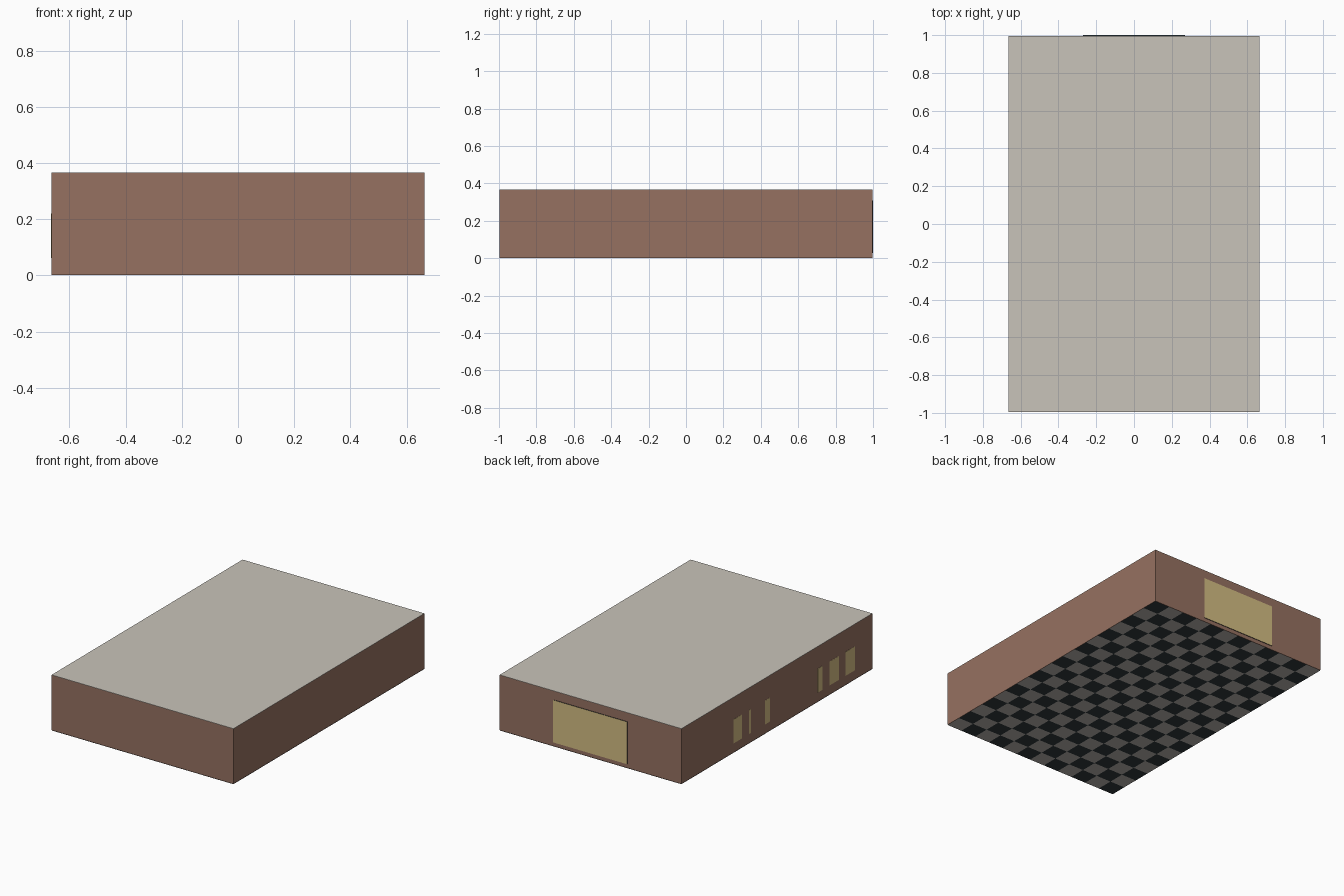
import bpy, bmesh

if "Cube" in bpy.data.objects:
    bpy.data.objects.remove(bpy.data.objects["Cube"])

HX, HY, H = 0.664, 0.996, 0.367   # half width, half depth, wall height
T = 0.012                         # wall thickness


def srgb(h):
    def lin(c):
        return c / 12.92 if c <= 0.04045 else ((c + 0.055) / 1.055) ** 2.4
    return [lin(int(h[i:i + 2], 16) / 255) for i in (0, 2, 4)] + [1.0]


def material(name, h):
    m = bpy.data.materials.new(name)
    m.diffuse_color = srgb(h)
    m.use_nodes = True
    m.node_tree.nodes["Principled BSDF"].inputs["Base Color"].default_value = m.diffuse_color
    return m


BRICK = material("brown_wall", "967161")
ROOF = material("pale_grey", "C9C4BA")
WOOD = material("light_wood", "D4BD83")
DARK = material("dark_slate", "30383B")
TILE = material("light_tile", "B5B1AC")


def finish(name, bm, mats):
    me = bpy.data.meshes.new(name)
    bm.to_mesh(me)
    bm.free()
    for m in mats:
        me.materials.append(m)
    ob = bpy.data.objects.new(name, me)
    bpy.context.collection.objects.link(ob)
    return ob


def box(name, x0, x1, y0, y1, z0, z1, mats, rule=None):
    bm = bmesh.new()
    bmesh.ops.create_cube(bm, size=1)
    for v in bm.verts:
        v.co.x = x1 if v.co.x > 0 else x0
        v.co.y = y1 if v.co.y > 0 else y0
        v.co.z = z1 if v.co.z > 0 else z0
    bm.normal_update()
    if rule:
        for f in bm.faces:
            f.material_index = rule(f.normal)
    return finish(name, bm, mats)


# Four outer walls
ZB, ZT = 0.002, H - 0.002
box("front_wall", -HX, HX, -HY, -HY + T, ZB, ZT, [BRICK])
box("back_wall", -HX, HX, HY - T, HY, ZB, ZT, [BRICK])
box("left_wall", -HX, -HX + T, -HY + T, HY - T, ZB, ZT, [BRICK])
box("right_wall", HX - T, HX, -HY + T, HY - T, ZB, ZT, [BRICK])

# Flat roof
box("roof", -HX, HX, -HY, HY, ZT, H, [ROOF])

# Checkered floor: grid coloured by tile parity
NX, NY = 12, 18
bm = bmesh.new()
grid = [[bm.verts.new((-HX + 2 * HX * i / NX, -HY + 2 * HY * j / NY, 0))
         for j in range(NY + 1)] for i in range(NX + 1)]
for i in range(NX):
    for j in range(NY):
        f = bm.faces.new((grid[i][j], grid[i][j + 1], grid[i + 1][j + 1], grid[i + 1][j]))
        f.material_index = (i + j) % 2
bmesh.ops.solidify(bm, geom=bm.faces[:], thickness=0.002)
lo = min(v.co.z for v in bm.verts)
for v in bm.verts:
    v.co.z -= lo
finish("checkered_floor", bm, [DARK, TILE])

# Large board on the back wall: wooden face, dark edges
box("back_board", -0.27, 0.27, HY - 0.001, HY + 0.004, 0.028, 0.308,
    [DARK, WOOD], lambda n: 1 if n.y > 0.5 else 0)

# Wooden panels showing flush in the left wall: (centre, width)
for k, (cy, w) in enumerate([(-0.765, 0.10), (-0.597, 0.10), (-0.45, 0.05),
                             (0.10, 0.05), (0.28, 0.02), (0.41, 0.09)]):
    box("left_panel_%d" % (k + 1), -HX - 0.001, -HX + 0.001, cy - w / 2, cy + w / 2,
        0.062, 0.220, [WOOD])
